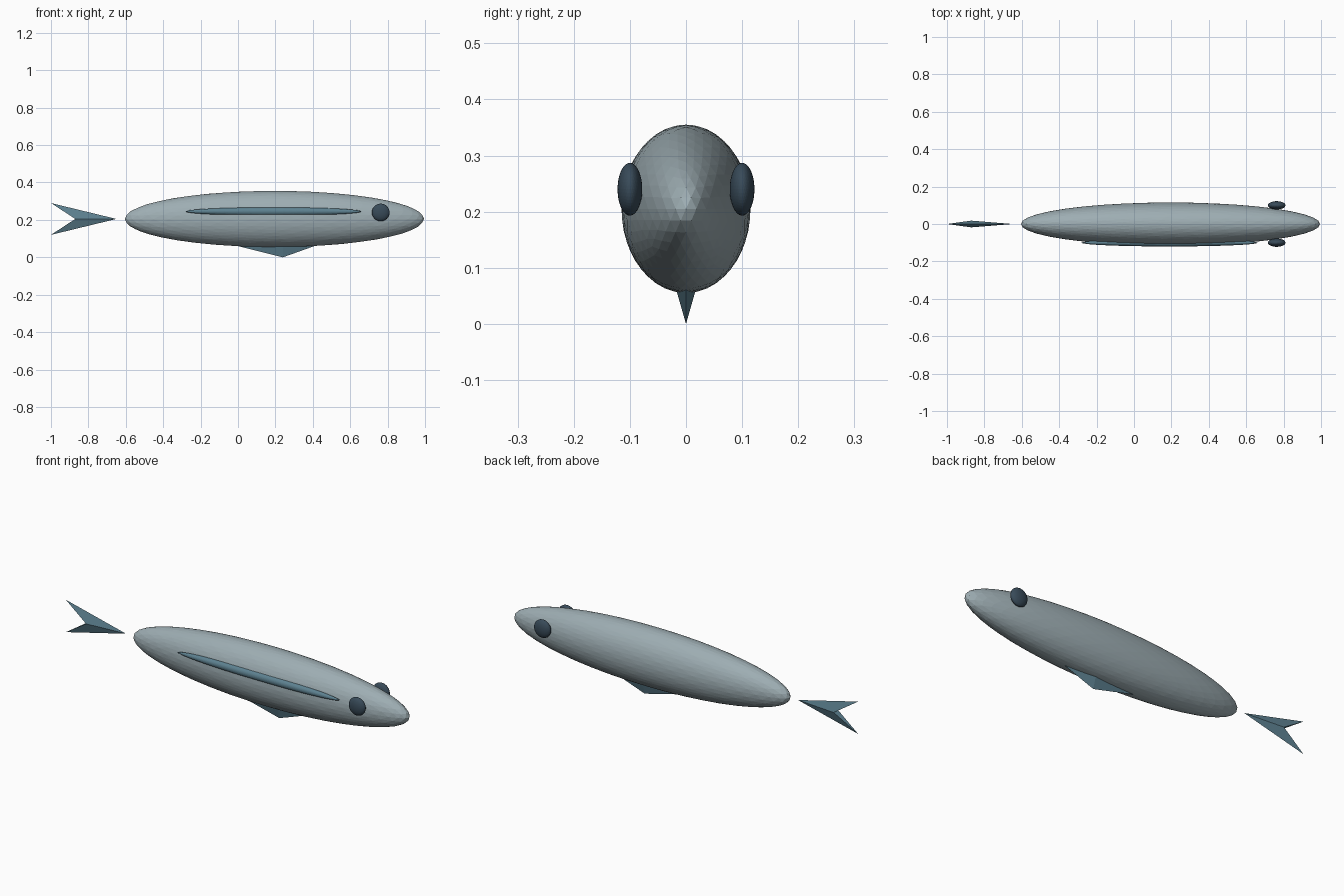
import bpy

cube = bpy.data.objects.get("Cube")
if cube:
    bpy.data.objects.remove(cube, do_unlink=True)


def material(name, rgb):
    m = bpy.data.materials.new(name)
    m.use_nodes = True
    m.diffuse_color = (*rgb, 1)
    m.node_tree.nodes["Principled BSDF"].inputs["Base Color"].default_value = (*rgb, 1)
    return m


skin = material("silver grey", (0.34, 0.42, 0.45))
fin_blue = material("fin blue", (0.11, 0.22, 0.28))
eye_dark = material("dark slate", (0.04, 0.07, 0.10))


def ellipsoid(name, centre, radii, mat, detail):
    bpy.ops.mesh.primitive_ico_sphere_add(subdivisions=detail, radius=1, location=centre)
    ob = bpy.context.object
    ob.name = name
    ob.scale = radii
    bpy.ops.object.transform_apply(location=False, rotation=False, scale=True)
    ob.data.materials.append(mat)
    return ob


def solid(name, verts, faces, mat):
    mesh = bpy.data.meshes.new(name)
    mesh.from_pydata(verts, [], faces)
    mesh.materials.append(mat)
    ob = bpy.data.objects.new(name, mesh)
    bpy.context.collection.objects.link(ob)
    return ob


# Faceted body
ellipsoid("body", (0.195, 0, 0.205), (0.8, 0.115, 0.15), skin, 4)

# Slim fin along the front side only
ellipsoid("side_fin", (0.19, -0.1, 0.245), (0.47, 0.02, 0.022), fin_blue, 4)

# Eyes
for side, y in (("left", 0.1), ("right", -0.1)):
    ellipsoid(side + "_eye", (0.763, y, 0.24), (0.047, 0.022, 0.047), eye_dark, 4)

# Forked tail with a ridge on each side
root, notch, mid = -0.65, -0.87, 0.205
solid("tail_fin",
      [(root, 0, mid), (-1, 0, 0.29), (-1, 0, 0.12),
       (notch, -0.018, mid), (notch, 0.018, mid)],
      [(0, 3, 1), (0, 2, 3), (0, 1, 4), (0, 4, 2), (1, 3, 4), (2, 4, 3)],
      fin_blue)

# Belly fin: an inverted pyramid on a diamond base sunk into the body
top = 0.08
solid("belly_fin",
      [(0.24, 0, 0), (-0.08, 0, top), (0.24, -0.023, top),
       (0.465, 0, top), (0.24, 0.023, top)],
      [(0, 2, 1), (0, 3, 2), (0, 4, 3), (0, 1, 4), (1, 2, 3, 4)],
      fin_blue)
